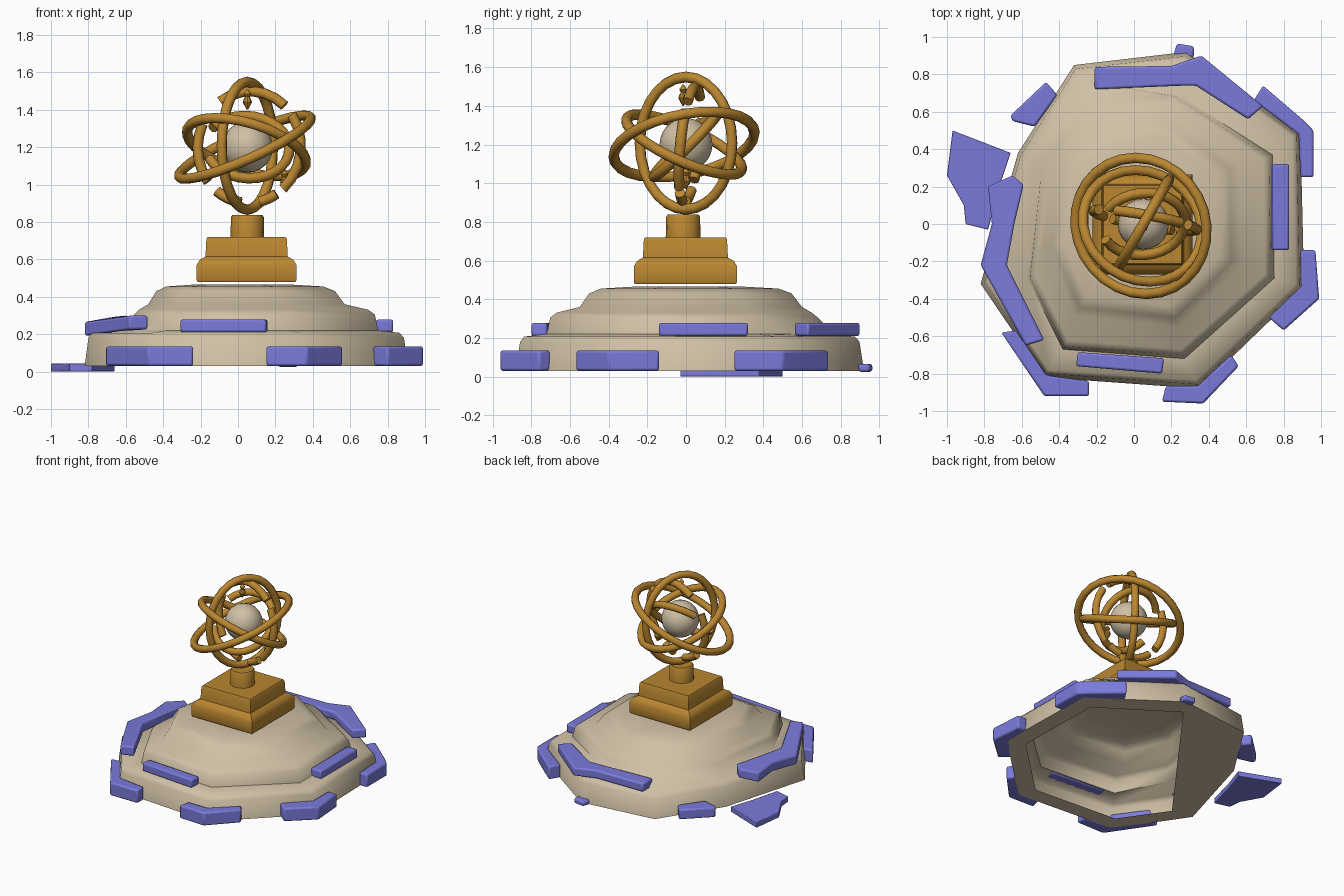
import bpy, bmesh, math
from mathutils import Vector

if "Cube" in bpy.data.objects:
    bpy.data.objects.remove(bpy.data.objects["Cube"])


def material(name, color):
    m = bpy.data.materials.new(name)
    m.diffuse_color = (*color, 1)
    m.use_nodes = True
    m.node_tree.nodes["Principled BSDF"].inputs["Base Color"].default_value = m.diffuse_color
    return m


STONE = material("tan stone", (0.63, 0.53, 0.38))
GOLD = material("aged gold", (0.49, 0.24, 0.03))
BLUE = material("periwinkle blue", (0.195, 0.195, 0.71))


def finish(name, bm, mat, angle=35, bevel=0.0):
    bmesh.ops.recalc_face_normals(bm, faces=bm.faces)
    me = bpy.data.meshes.new(name)
    bm.to_mesh(me)
    bm.free()
    me.materials.append(mat)
    ob = bpy.data.objects.new(name, me)
    bpy.context.collection.objects.link(ob)
    if bevel:
        mod = ob.modifiers.new("soft edges", 'BEVEL')
        mod.width, mod.segments, mod.limit_method = bevel, 2, 'ANGLE'
    bpy.ops.object.select_all(action='DESELECT')
    ob.select_set(True)
    bpy.context.view_layer.objects.active = ob
    bpy.ops.object.shade_smooth_by_angle(angle=math.radians(angle))
    return ob


def loft(bm, rings, cap_start=False, cap_end=True):
    """Bridge closed rings of points with quads."""
    vs = [[bm.verts.new(p) for p in r] for r in rings]
    n = len(vs[0])
    for a, b in zip(vs, vs[1:]):
        for i in range(n):
            bm.faces.new((a[i], a[(i + 1) % n], b[(i + 1) % n], b[i]))
    if cap_start:
        bm.faces.new(vs[0][::-1])
    if cap_end:
        bm.faces.new(vs[-1])
    return vs


# stepped mound: uneven octagon outlines, corners listed clockwise from back left
OUTER = [(-.32, .85), (.28, .92), (.89, .49), (.91, -.34),
         (.35, -.88), (-.48, -.82), (-.82, -.32), (-.62, .38)]
MIDDLE = [(-.25, .7), (.22, .7), (.74, .37), (.75, -.29),
          (.27, -.72), (-.38, -.67), (-.57, -.29), (-.5, .32)]
UPPER = [(-.2, .5), (.15, .6), (.56, .32), (.57, -.22),
         (.24, -.55), (-.32, -.49), (-.48, -.13), (-.42, .25)]
levels = [(OUTER, 1, .03), (OUTER, .975, .18), (OUTER, .95, .207),
          (MIDDLE, 1, .22), (MIDDLE, .975, .305), (MIDDLE, .93, .33),
          (UPPER, 1, .36), (UPPER, .91, .43), (UPPER, .8, .455), (UPPER, .5, .465)]
rings = [[Vector((x * s, y * s, z)) for x, y in o] for o, s, z in levels]
# the back left corners run up as one plain slope
for i in (0, 7):
    lo, hi = rings[1][i].copy(), rings[7][i].copy()
    for k in range(2, 7):
        rings[k][i] = lo.lerp(hi, (levels[k][2] - lo.z) / (hi.z - lo.z))
bm = bmesh.new()
base = loft(bm, rings)[0]
# underside: a rim round the hollow and a floor over the back left part
inner = [Vector((.2, .79, .03))] + [Vector((p.co.x * .85, p.co.y * .85, .03)) for p in base[2:6]]
inner = [bm.verts.new(p) for p in inner + [Vector((-.65, -.35, .03))]]
for i in range(5):
    bm.faces.new((base[i + 1], base[i + 2], inner[i + 1], inner[i]))
bm.faces.new((base[1], base[0], base[7], base[6], inner[5], inner[0]))
finish("mound", bm, STONE, 65)


# blue wall blocks
def prism(name, outline, z0, z1, bevel=0.012, lift=lambda x: 0):
    bm = bmesh.new()
    loft(bm, [[(x, y, z + lift(x)) for x, y in outline] for z in (z0, z1)], cap_start=True)
    finish(name, bm, BLUE, 40, bevel)


lower = {
    "front_left_block": [(-.71, -.58), (-.48, -.92), (-.24, -.92), (-.24, -.84), (-.46, -.81), (-.63, -.57)],
    "front_right_block": [(.15, -.95), (.37, -.96), (.56, -.76), (.52, -.7), (.34, -.865), (.17, -.865)],
    "right_front_block": [(.8, -.57), (.99, -.4), (.97, -.14), (.89, -.14), (.89, -.33), (.72, -.5)],
    "right_back_block": [(.69, .74), (.9, .56), (.96, .5), (.96, .25), (.89, .25), (.88, .48), (.64, .66)],
}
for name, outline in lower.items():
    prism(name, outline, .03, .135)
prism("back_left_block", [(-.66, .58), (-.47, .76), (-.41, .69), (-.53, .52), (-.65, .55)], .03, .11)
prism("back_small_block", [(.21, .9), (.23, .965), (.32, .95), (.32, .89)], .025, .065)
upper = {
    "front_ledge_block": [(-.3, -.685), (.16, -.718), (.15, -.8), (-.31, -.76)],
    "right_ledge_block": [(.738, -.14), (.83, -.14), (.83, .32), (.738, .32)],
    "back_ledge_block": [(-.21, .72), (-.21, .84), (.2, .845), (.36, .9), (.69, .63), (.61, .56), (.33, .74), (.27, .74)],
}
for name, outline in upper.items():
    prism(name, outline, .21, .278)
prism("left_ledge_block", [(-.78, .2), (-.65, .26), (-.59, .21), (-.64, 0), (-.68, -.22),
                           (-.48, -.62), (-.58, -.65), (-.82, -.22), (-.76, 0)], .19, .265,
      lift=lambda x: min(.035, .17 * (x + .82)))
prism("loose_slab", [(-.97, .5), (-.66, .38), (-.72, .2), (-.78, -.03), (-.9, 0), (-.91, .1), (-1, .26)],
      0, .042, 0.004)

# square stepped pedestal
CX, CY = .046, -.003
bm = bmesh.new()
steps = [(.262, .48), (.267, .49), (.267, .57), (.25, .598), (.22, .615), (.215, .71), (.208, .72)]
loft(bm, [[(CX + sx * h, CY + sy * h, z) for sx, sy in ((-1, -1), (1, -1), (1, 1), (-1, 1))]
          for h, z in steps], cap_start=True)
finish("pedestal", bm, GOLD, 40)


def turned(name, profile, center, mat, sides):
    """Round part from (radius, height) pairs."""
    bm = bmesh.new()
    loft(bm, [[(center[0] + r * math.cos(2 * math.pi * i / sides),
                center[1] + r * math.sin(2 * math.pi * i / sides), z) for i in range(sides)]
              for r, z in profile], cap_start=True)
    finish(name, bm, mat, 40)


turned("column", [(.09, .71), (.088, .825), (.08, .838)], (.05, -.015), GOLD, 16)

# globe
C = Vector((.05, 0, 1.2))
bm = bmesh.new()
bmesh.ops.create_uvsphere(bm, u_segments=20, v_segments=12, radius=.137)
bmesh.ops.translate(bm, verts=bm.verts, vec=C)
finish("globe", bm, STONE, 60)


# spindles above and below the globe
def spindle(name, x, y, z):
    turned(name, [(.004, z - .055), (.025, z - .015), (.02, z), (.012, z + .015),
                  (.02, z + .03), (.004, z + .055)], (x, y), GOLD, 8)


spindle("top_spindle", .05, -.015, 1.455)
spindle("bottom_spindle", .25, .0, 1.025)


def hoop(name, u, v, ru, rv, start=0, end=360, tube=.028, center=C):
    """Tube along an elliptical arc in the plane of u and v."""
    u = Vector(u).normalized()
    v = Vector(v)
    v = (v - u * v.dot(u)).normalized()
    n = u.cross(v)
    closed = end - start >= 360
    count = max(4, round((end - start) / 13))
    rings = []
    for k in range(count + 1):
        t = math.radians(start + (end - start) * k / count)
        out = u * math.cos(t) + v * math.sin(t)
        p = center + u * (ru * math.cos(t)) + v * (rv * math.sin(t))
        rings.append([p + (out * math.cos(a) + n * math.sin(a)) * tube
                      for a in (math.pi / 4 * j for j in range(8))])
    bm = bmesh.new()
    loft(bm, rings, cap_start=not closed, cap_end=not closed)
    bmesh.ops.remove_doubles(bm, verts=bm.verts, dist=1e-4)
    finish(name, bm, GOLD, 50)


# armillary hoops: upright, two wide tilted ones, and broken inner ones
hoop("upright_hoop", (.5, .87, 0), (0, 0, 1), .275, .342, center=C + Vector((0, 0, .007)))
hoop("wide_hoop_a", (1, 0, .45), (0, 1, .2), .385, .37, center=Vector((.037, -.01, 1.2)))
hoop("wide_hoop_b", (1, 0, -.3), (0, 1, -.45), .33, .325, center=Vector((.045, -.01, 1.2)))
for i, (a, b) in enumerate(((48, 125), (155, 218), (-48, 35), (232, 262), (283, 303))):
    hoop("broken_hoop_%d" % (i + 1), (1, -.18, 0), (0, .1, 1), .28, .3, a, b,
         center=C + Vector((.01, .02, 0)))
hoop("inner_hoop", (1, 0, -.1), (0, .7, .7), .225, .235, -150, 150)
